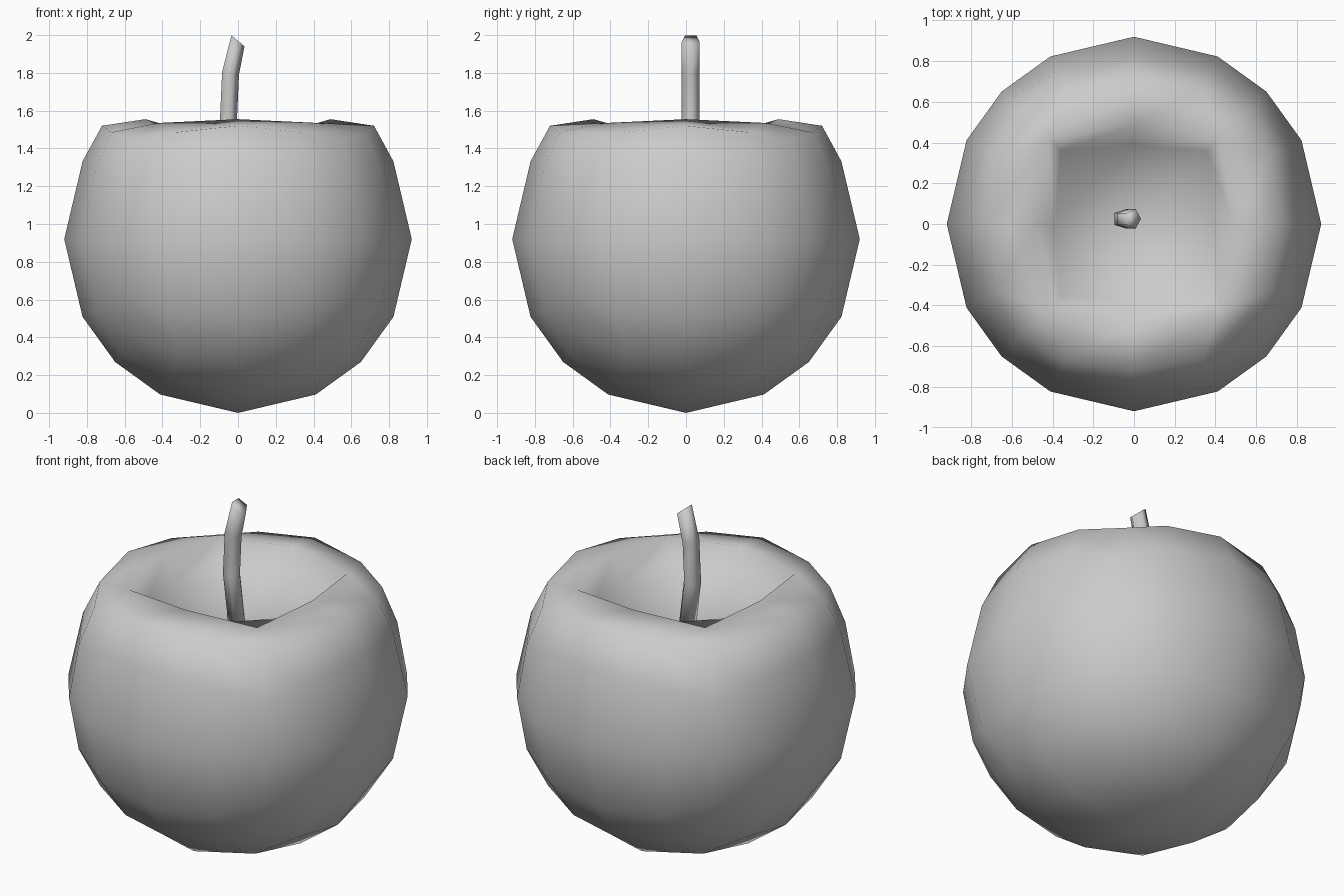
import bpy, bmesh
from math import cos, sin, pi, radians
from mathutils import Vector

if "Cube" in bpy.data.objects:
    bpy.data.objects.remove(bpy.data.objects["Cube"])

R = 0.92


def finish(bm, name):
    bmesh.ops.recalc_face_normals(bm, faces=bm.faces[:])
    for f in bm.faces:
        f.smooth = True
    me = bpy.data.meshes.new(name)
    bm.to_mesh(me)
    bm.free()
    ob = bpy.data.objects.new(name, me)
    bpy.context.collection.objects.link(ob)
    return ob


def place(v, big, small, z):
    # push a vertex to its position on the square-symmetric top
    x, y = v.co.x, v.co.y
    sx = (x > 0.01) - (x < -0.01)
    sy = (y > 0.01) - (y < -0.01)
    if abs(x) >= abs(y):
        v.co = (sx * big, sy * small, z)
    else:
        v.co = (sx * small, sy * big, z)


# Fruit body: subdivided cube rounded into a sphere, top reshaped into a lip
bm = bmesh.new()
bmesh.ops.create_cube(bm, size=2)
bmesh.ops.subdivide_edges(bm, edges=bm.edges[:], cuts=3, use_grid_fill=True)
top_shape = {
    (2, 2): (0.555, 0.555, 1.44), (2, 1): (0.67, 0.335, 1.485), (2, 0): (0.72, 0, 1.52),
    (1, 1): (0.42, 0.42, 1.535), (1, 0): (0.49, 0, 1.555), (0, 0): (0, 0, 1.27),
}
for v in bm.verts:
    a, b = sorted((round(abs(v.co.x) * 2), round(abs(v.co.y) * 2)), reverse=True)
    if v.co.z > 0.99:
        place(v, *top_shape[(a, b)])
    else:
        v.co = v.co.normalized() * R + Vector((0, 0, R))

# Hollow around the stem: inset the four middle faces and sink them
centre = min(bm.verts, key=lambda v: (v.co - Vector((0, 0, 1.27))).length)
inner = list(centre.link_faces)
bmesh.ops.inset_region(bm, faces=inner, thickness=0.05, use_even_offset=False)
ring = {v for f in inner for v in f.verts if v is not centre}
for v in ring:
    if min(abs(v.co.x), abs(v.co.y)) > 0.1:
        place(v, 0.36, 0.36, 1.41)
    else:
        place(v, 0.39, 0, 1.43)
centre.co = (0, 0, 1.27)
finish(bm, "fruit_body")

# Stem: five-sided rings along a bent path (x, z, lean)
path = [(-0.02, 1.27, -7), (-0.055, 1.56, -3), (-0.044, 1.80, 9), (-0.004, 1.973, 40)]
SIDES, SR, SY = 5, 0.05, 0.025
bm = bmesh.new()
rings = []
for x, z, lean in path:
    t = radians(lean)
    loop = []
    for i in range(SIDES):
        a = 2 * pi * i / SIDES
        u = SR * cos(a)
        loop.append(bm.verts.new((x + u * cos(t), SY + SR * sin(a), z - u * sin(t))))
    rings.append(loop)
for lo, hi in zip(rings, rings[1:]):
    for i in range(SIDES):
        j = (i + 1) % SIDES
        bm.faces.new((lo[i], lo[j], hi[j], hi[i]))
bm.faces.new(rings[0][::-1])
bm.faces.new(rings[-1])
finish(bm, "stem")
